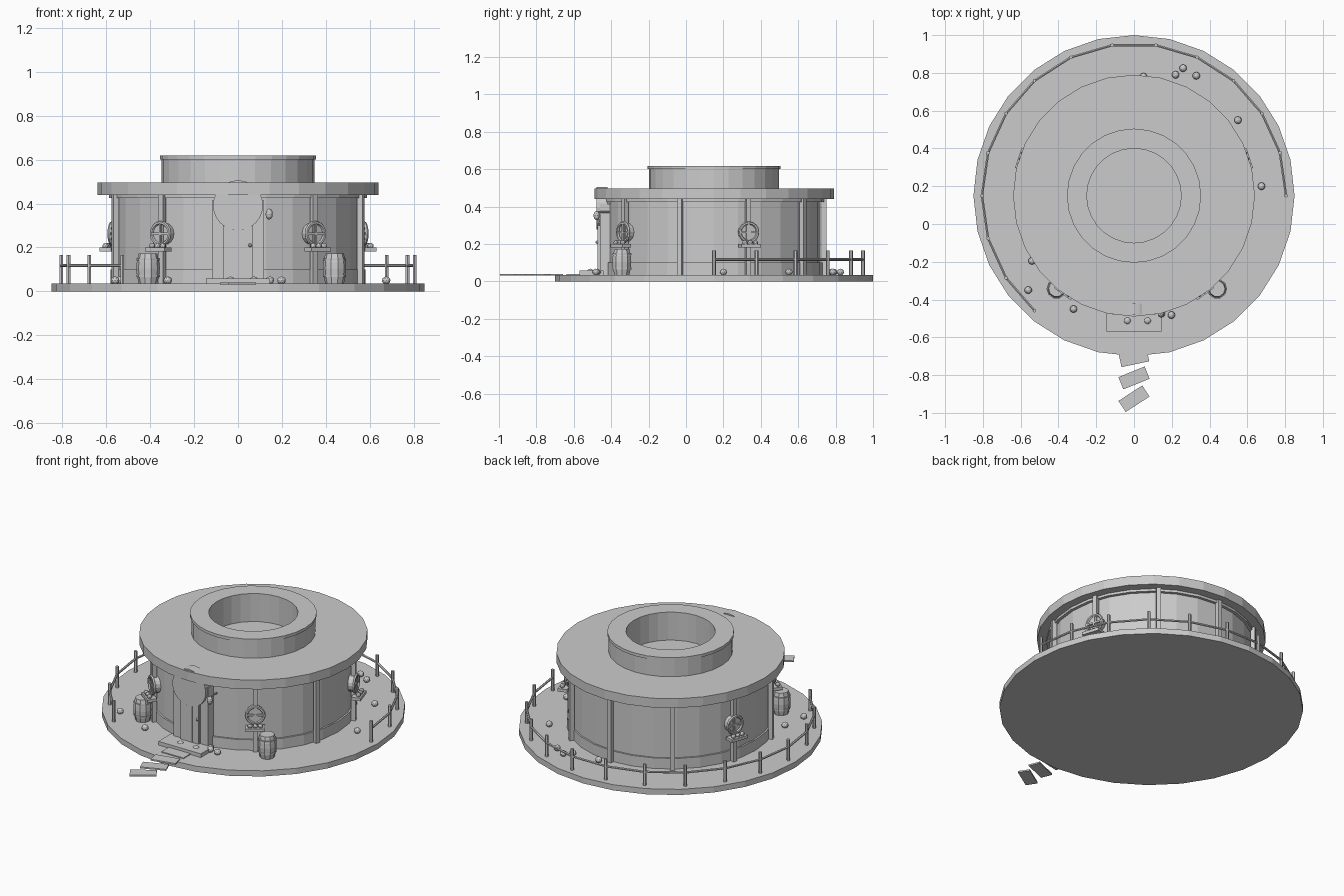
import bpy, bmesh, math
from mathutils import Vector

if "Cube" in bpy.data.objects:
    bpy.data.objects.remove(bpy.data.objects["Cube"])

C = Vector((0, 0.15, 0))  # centre of the round house
GROUND = 0.035


def polar(r, deg, z):
    a = math.radians(deg)
    return C + Vector((r * math.cos(a), r * math.sin(a), z))


def lathe(name, profile, loc, n, closed=False, phase=0):
    """Revolve (radius, z) points; open profiles are capped at both ends."""
    bm = bmesh.new()
    rings = [[bm.verts.new((r * math.cos(phase + math.tau * i / n),
                            r * math.sin(phase + math.tau * i / n), z))
              for i in range(n)] for r, z in profile]
    pairs = list(zip(rings, rings[1:]))
    if closed:
        pairs.append((rings[-1], rings[0]))
    else:
        bm.faces.new(rings[0][::-1])
        bm.faces.new(rings[-1])
    for a, b in pairs:
        for i in range(n):
            j = (i + 1) % n
            bm.faces.new((a[i], a[j], b[j], b[i]))
    bmesh.ops.recalc_face_normals(bm, faces=bm.faces)
    me = bpy.data.meshes.new(name)
    bm.to_mesh(me)
    bm.free()
    ob = bpy.data.objects.new(name, me)
    ob.location = loc
    bpy.context.collection.objects.link(ob)
    return ob


def box(name, loc, size, rz=0):
    bpy.ops.mesh.primitive_cube_add(size=1, location=loc, rotation=(0, 0, math.radians(rz)))
    ob = bpy.context.object
    ob.name = name
    ob.scale = size
    return ob


def rod(name, a, b, r, n=8):
    a, b = Vector(a), Vector(b)
    bpy.ops.mesh.primitive_cylinder_add(vertices=n, radius=r, depth=(b - a).length,
                                        location=(a + b) / 2)
    ob = bpy.context.object
    ob.name = name
    ob.rotation_euler = (b - a).to_track_quat('Z', 'Y').to_euler()
    return ob


def ball(name, loc, r, sz=1):
    bpy.ops.mesh.primitive_ico_sphere_add(subdivisions=2, radius=r, location=loc)
    bpy.context.object.name = name
    bpy.context.object.scale.z = sz


# Ground disc, wall with raised bands, roof ring with open neck
lathe("ground_disc", [(0.85, 0), (0.85, GROUND)], C, 28)
lathe("wall", [(0.57, 0.03), (0.57, 0.445)], C, 28)
lathe("wall_base_band", [(0.565, 0.03), (0.58, 0.03), (0.58, 0.1), (0.565, 0.1)], C, 28, True)
lathe("wall_top_band", [(0.565, 0.425), (0.588, 0.425), (0.588, 0.445), (0.565, 0.445)], C, 28, True)
lathe("roof", [(0.25, 0.44), (0.64, 0.44), (0.64, 0.497), (0.25, 0.497)], C, 28, True)
lathe("neck", [(0.25, 0.495), (0.348, 0.495), (0.348, 0.6), (0.355, 0.6),
               (0.355, 0.618), (0.25, 0.618)], C, 28, True)

# Wall posts
for k in range(10):
    a = 18 + 36 * k
    if a != 270:
        box("wall_post", polar(0.588, a, 0.24), (0.026, 0.026, 0.41), a)

# Round windows with cross bars, shelf and plants
for a in (18, 162, 234, 306):
    out = Vector((math.cos(math.radians(a)), math.sin(math.radians(a)), 0))
    tan = Vector((-out.y, out.x, 0))
    c = polar(0.6, a, 0.263)
    bpy.ops.mesh.primitive_torus_add(major_radius=0.05, minor_radius=0.009, major_segments=16,
                                     minor_segments=6, location=c,
                                     rotation=out.to_track_quat('Z', 'Y').to_euler())
    bpy.context.object.name = "window_frame"
    rod("window_pane", c - out * 0.035, c - out * 0.004, 0.05, 16)
    box("window_bar", c, (0.014, 0.1, 0.01), a)
    box("window_bar", c, (0.014, 0.01, 0.1), a)
    box("window_shelf", polar(0.617, a, 0.19), (0.055, 0.11, 0.018), a)
    for t in (-0.03, 0, 0.03):
        ball("shelf_plant", polar(0.625, a, 0.207) + tan * t, 0.014)

# Door: frame, slab, planks, knob, round arch plate, lantern, step
box("door_frame", (0, -0.43, 0.225), (0.235, 0.06, 0.38))
box("door", (0, -0.445, 0.21), (0.13, 0.05, 0.33))
for x in (-0.043, 0, 0.043):
    box("door_plank", (x, -0.447, 0.21), (0.036, 0.054, 0.32))
ball("door_knob", (0.055, -0.475, 0.21), 0.009)
rod("door_arch", (0, -0.42, 0.392), (0, -0.478, 0.392), 0.114, 24)
ball("lantern", (0.142, -0.478, 0.352), 0.017, 1.5)
rod("lantern_bracket", (0.142, -0.41, 0.372), (0.142, -0.478, 0.372), 0.005, 6)
box("door_step", (0, -0.505, 0.046), (0.29, 0.13, 0.024))

# Path slabs turning away from the door
for y, rz in ((-0.605, 0), (-0.708, 12), (-0.815, 22), (-0.925, 33)):
    box("path_slab", (0, y, 0.036), (0.15, 0.07, 0.009), rz)

# Barrels with hoops
for x in (-0.41, 0.44):
    at = Vector((x, -0.343, GROUND))
    lathe("barrel", [(0.042, 0), (0.051, 0.04), (0.053, 0.07), (0.051, 0.1), (0.042, 0.138)],
          at, 10)
    for z in (0.03, 0.105):
        lathe("barrel_hoop", [(0.045, z), (0.053, z), (0.053, z + 0.01), (0.045, z + 0.01)],
              at, 10, True)

# Fence: 15 posts of a 22-sided ring, open toward the front right
pts = [polar(0.805, 360 / 22 * k, 0) for k in range(15)]
for p in pts:
    rod("fence_post", p + Vector((0, 0, 0.03)), p + Vector((0, 0, 0.165)), 0.01, 6)
for p, q in zip(pts, pts[1:]):
    rod("fence_rail", p + Vector((0, 0, 0.117)), q + Vector((0, 0, 0.117)), 0.007, 6)

# Small bushes scattered on the ground
for x, y in ((0.05, 0.78), (0.22, 0.79), (0.26, 0.825), (0.33, 0.785), (0.55, 0.55),
             (0.675, 0.2), (-0.54, -0.195), (-0.56, -0.35), (-0.32, -0.45),
             (-0.035, -0.512), (0.072, -0.512), (0.145, -0.475), (0.198, -0.482)):
    ball("bush", (x, y, 0.05), 0.02, 0.9)
